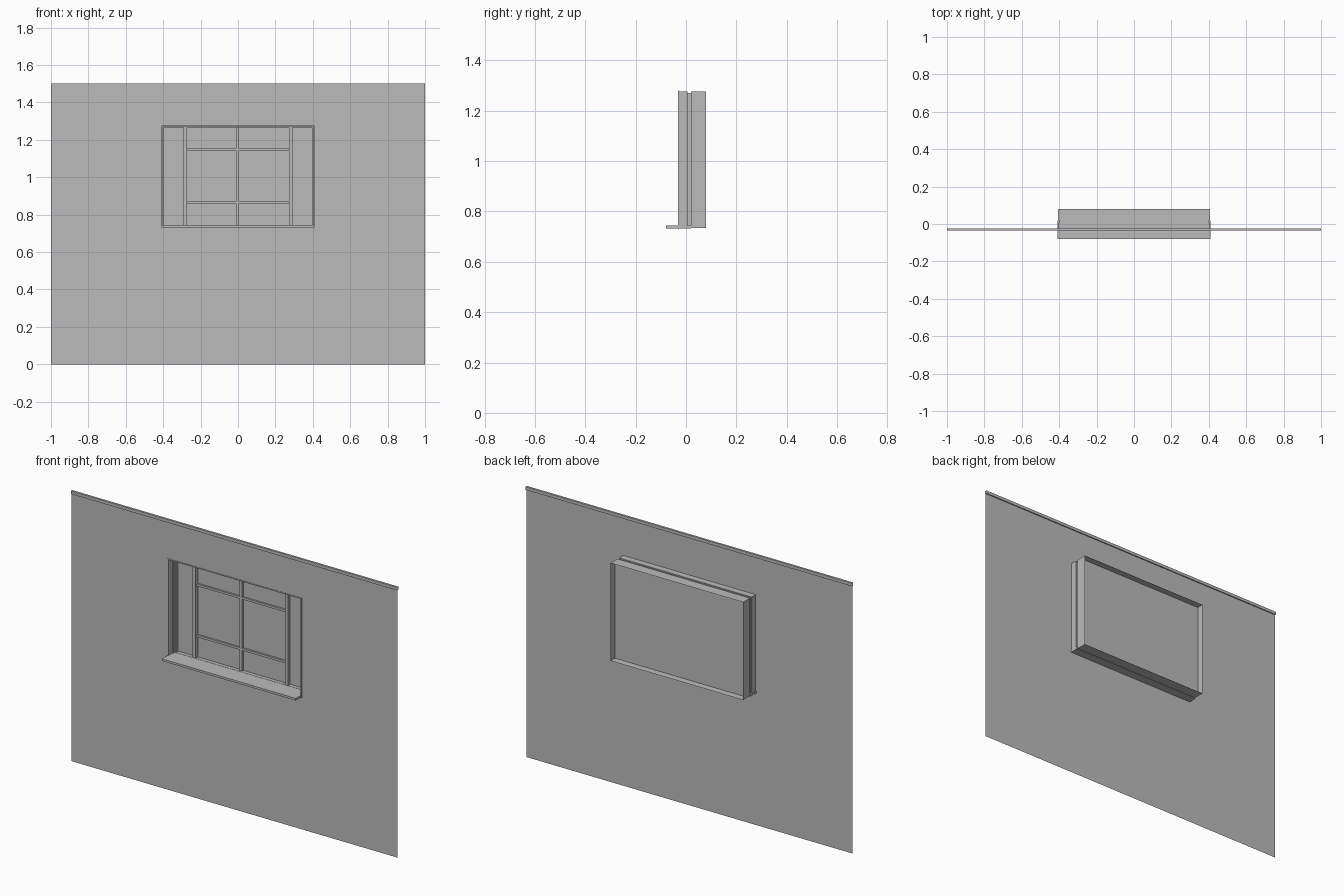
import bpy, bmesh

cube = bpy.data.objects.get("Cube")
if cube:
    bpy.data.objects.remove(cube, do_unlink=True)

grey = bpy.data.materials.new("plain grey")
grey.use_nodes = True
colour = (0.5, 0.5, 0.5, 1)
grey.diffuse_color = colour
grey.node_tree.nodes["Principled BSDF"].inputs["Base Color"].default_value = colour


def finish(name, bm):
    mesh = bpy.data.meshes.new(name)
    bm.to_mesh(mesh)
    bm.free()
    mesh.materials.append(grey)
    obj = bpy.data.objects.new(name, mesh)
    bpy.context.collection.objects.link(obj)
    return obj


def box(name, x0, x1, y0, y1, z0, z1):
    bm = bmesh.new()
    bmesh.ops.create_cube(bm, size=1)
    for v in bm.verts:
        v.co = ((x0 + x1) / 2 + v.co.x * (x1 - x0),
                (y0 + y1) / 2 + v.co.y * (y1 - y0),
                (z0 + z1) / 2 + v.co.z * (z1 - z0))
    return finish(name, bm)


def sweep(name, loops, flip=False):
    """Skin a series of upright rectangles given as (x0, x1, z0, z1, y)."""
    bm = bmesh.new()
    rings = [[bm.verts.new(p) for p in ((x0, y, z0), (x1, y, z0), (x1, y, z1), (x0, y, z1))]
             for x0, x1, z0, z1, y in loops]
    for a, b in zip(rings, rings[1:]):
        for i in range(4):
            j = (i + 1) % 4
            face = bm.faces.new((a[i], a[j], b[j], b[i]))
            if flip:
                face.normal_flip()
    return finish(name, bm)


WALL, PANE, BACK = -0.03, 0.04, 0.08
HALF, LOW, HIGH = 0.406, 0.734, 1.276


def around(offset, y):
    return (-HALF - offset, HALF + offset, LOW - offset, HIGH + offset, y)


# Wall sheet with the window opening
sweep("wall", [(-1, 1, 0, 1.5, WALL), around(0, WALL)])

# Open-ended trim along the top of the wall
bm = bmesh.new()
profile = [(WALL, 1.483), (-0.036, 1.483), (-0.036, 1.5),
           (-0.024, 1.5), (-0.024, 1.483), (WALL, 1.483)]
for (ya, za), (yb, zb) in zip(profile, profile[1:]):
    bm.faces.new([bm.verts.new(p) for p in
                  ((-1, ya, za), (1, ya, za), (1, yb, zb), (-1, yb, zb))])
bmesh.ops.remove_doubles(bm, verts=bm.verts, dist=0.0001)
finish("top_trim", bm)

# Thin edging round the opening
sweep("opening_edge", [around(0.006, WALL), around(0.006, WALL - 0.002),
                       around(0, WALL - 0.002)])

# Reveal lining with a shallow groove in front of the frame
sweep("reveal", [around(0, WALL), around(0, 0.005), around(-0.006, 0.005),
                 around(-0.006, 0.02), around(0, 0.02), around(0, BACK)])

# Sill board
box("sill", -0.41, 0.41, -0.08, 0.02, 0.732, 0.744)

# Window frame, pane and glazing bars
sweep("window_frame", [around(0, 0.02), around(-0.011, 0.02), around(-0.011, PANE)])
box("pane", -HALF, HALF, PANE, PANE + 0.002, LOW, HIGH)
for side, name in ((-1, "right_mullion"), (1, "left_mullion")):
    x = side * 0.283
    box(name, x - 0.009, x + 0.009, 0.02, PANE, 0.744, 1.266)
box("centre_bar", -0.011, 0.005, 0.03, PANE, 0.744, 1.266)
for z, name in ((0.865, "lower_bar"), (1.148, "upper_bar")):
    box(name, -0.275, 0.275, 0.03, PANE, z - 0.006, z + 0.006)
